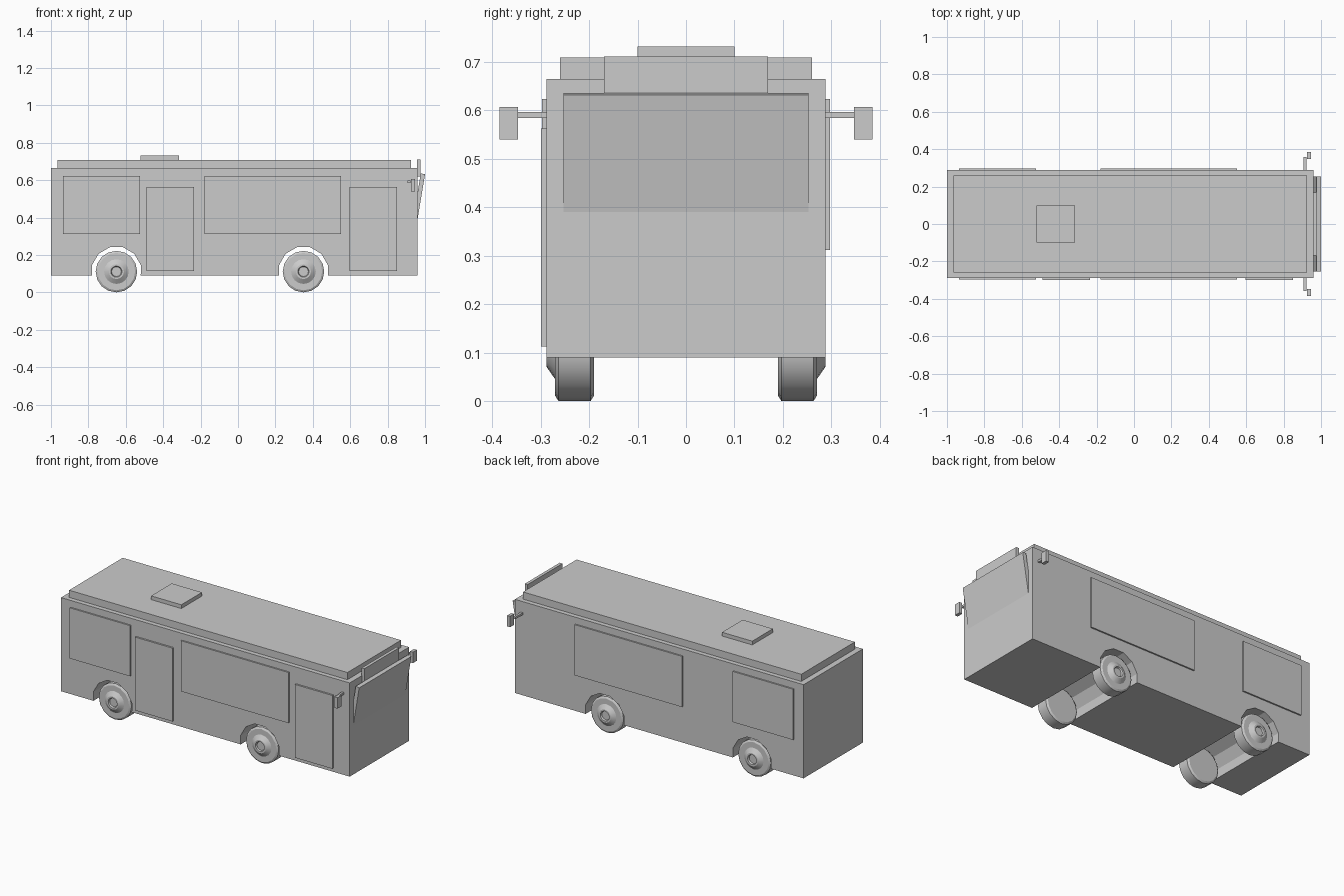
import bpy, bmesh, math

if "Cube" in bpy.data.objects:
    bpy.data.objects.remove(bpy.data.objects["Cube"])

def make_object(name, bm):
    bmesh.ops.recalc_face_normals(bm, faces=bm.faces)
    mesh = bpy.data.meshes.new(name)
    bm.to_mesh(mesh)
    bm.free()
    ob = bpy.data.objects.new(name, mesh)
    bpy.context.collection.objects.link(ob)
    return ob

def prism(name, pts, y0, y1):
    """Extrude an (x, z) outline from y0 to y1."""
    bm = bmesh.new()
    face = bm.faces.new([bm.verts.new((x, y0, z)) for x, z in pts])
    ext = bmesh.ops.extrude_face_region(bm, geom=[face])
    verts = [g for g in ext["geom"] if isinstance(g, bmesh.types.BMVert)]
    bmesh.ops.translate(bm, verts=verts, vec=(0, y1 - y0, 0))
    return make_object(name, bm)

def box(name, x0, x1, y0, y1, z0, z1):
    return prism(name, [(x0, z0), (x1, z0), (x1, z1), (x0, z1)], y0, y1)

def wheel(name, x, side, sides=16):
    """Lathe a (radius, y) profile around the axle."""
    profile = [(0, .19), (.1, .19), (.111, .197), (.111, .263), (.1, .27), (.066, .27),
               (.04, .288), (.03, .288), (.026, .278), (0, .278)]
    bm = bmesh.new()
    vs = [bm.verts.new((r, y, 0)) for r, y in profile]
    edges = [bm.edges.new(p) for p in zip(vs, vs[1:])]
    bmesh.ops.spin(bm, geom=vs + edges, cent=(0, 0, 0), axis=(0, 1, 0),
                   angle=math.tau, steps=sides, use_merge=True)
    bmesh.ops.remove_doubles(bm, verts=bm.verts, dist=1e-4)
    for v in bm.verts:
        v.co = (v.co.x + x, v.co.y * side, v.co.z + .111)
    ob = make_object(name, bm)
    bpy.ops.object.select_all(action='DESELECT')
    ob.select_set(True)
    bpy.context.view_layer.objects.active = ob
    bpy.ops.object.shade_smooth_by_angle(angle=math.radians(30))

AXLES = {"rear": -.65, "front": .35}

# Body outline with a faceted arch over each axle
outline = [(-1, .09)]
for ax in AXLES.values():
    R, cz = .135, .111
    outline.append((ax - .13, .09))
    for i in range(6):
        a = math.radians(165 - 30 * i)
        outline.append((ax + R * math.cos(a), cz + R * math.sin(a)))
    outline.append((ax + .13, .09))
outline += [(.96, .09), (.96, .665), (-1, .665)]
prism("body", outline, -.288, .288)

# Roof
box("roof_panel", -.965, .925, -.26, .26, .66, .709)
box("roof_hatch", -.52, -.315, -.1, .1, .70, .732)

# Destination sign and forward-leaning windscreen slab
box("sign_box", .957, .976, -.169, .169, .62, .711)
prism("windscreen", [(.955, .36), (1.0, .632), (.977, .636), (.932, .364)], -.253, .253)

# Windows and mirrors on both sides, wheels on both axles
for side, tag in ((-1, "right"), (1, "left")):
    for n, (x0, x1) in {"rear": (-.935, -.525), "middle": (-.18, .55)}.items():
        box(f"{n}_window_{tag}", x0, x1, side * .28, side * .297, .312, .623)
    box(f"mirror_arm_{tag}", .907, .921, side * .28, side * .358, .584, .597)
    box(f"mirror_{tag}", .925, .945, side * .347, side * .385, .54, .607)
    for n, ax in AXLES.items():
        wheel(f"{n}_wheel_{tag}", ax, side)

# Doors on the kerb side
for n, x0 in {"rear": -.49, "front": .595}.items():
    box(f"{n}_door", x0, x0 + .255, -.28, -.299, .113, .563)
